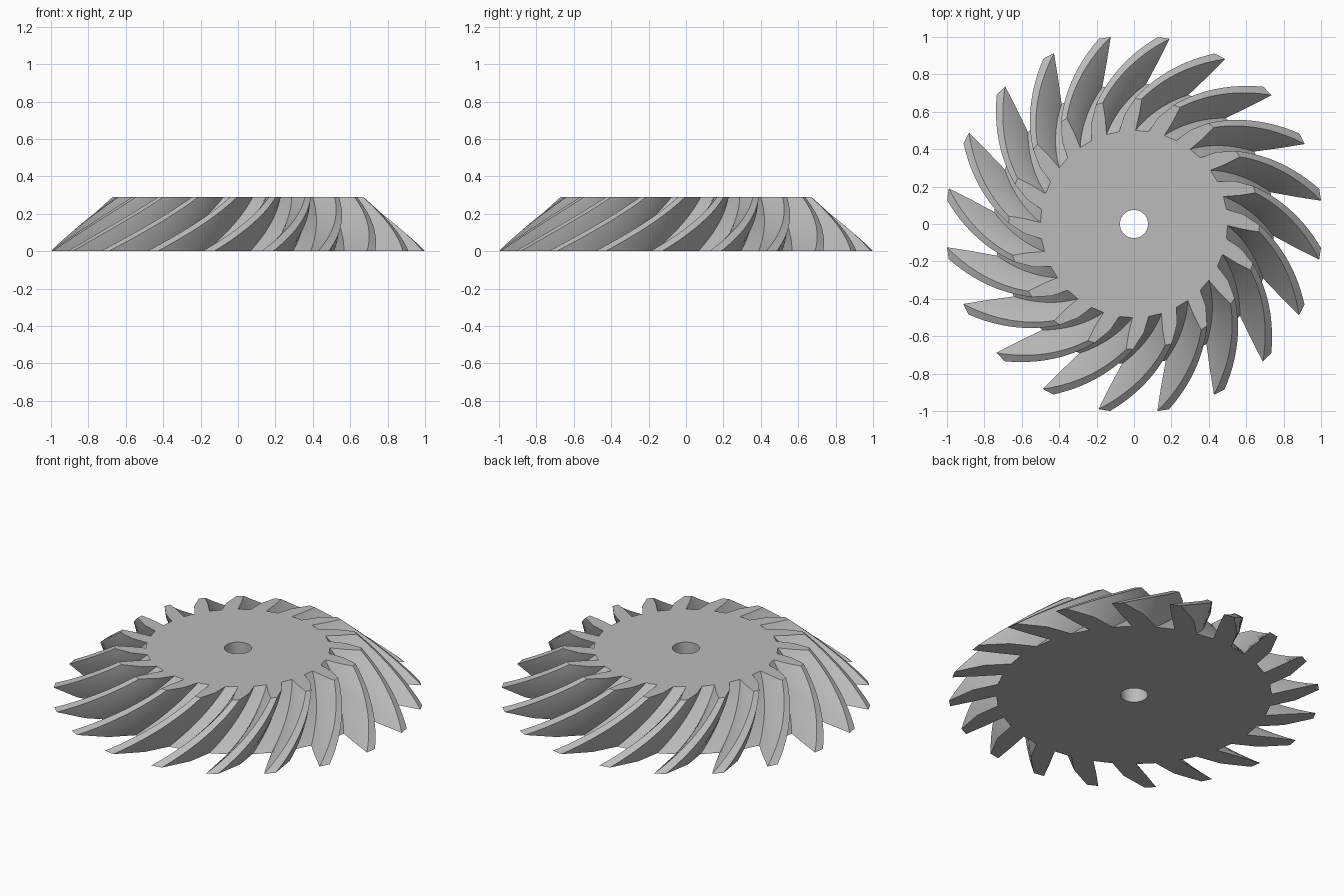
import bpy
import bmesh
from math import cos, sin, radians

cube = bpy.data.objects.get("Cube")
if cube:
    bpy.data.objects.remove(cube, do_unlink=True)

TEETH, LAYERS, HEIGHT = 20, 14, 0.29
PITCH = 360 / TEETH
HOLE = 0.075
ROOT = (0.75, 0.50)     # root radius, bottom and top
TIP = (1.008, 0.67)     # tip radius, bottom and top

# One tooth section: (height on the flank 0-1, angle at bottom, angle at top)
SECTION = [
    (0.0, 77.0, 99.1),
    (0.5, 71.7, 95.1),
    (1.0, 64.7, 89.6),
    (1.0, 61.1, 86.4),
    (0.5, 63.5, 87.2),
    (0.0, 67.1, 89.1),
]
N = len(SECTION)


def mix(a, b, t):
    return a + (b - a) * t


def point(r, deg, z):
    return (r * cos(radians(deg)), r * sin(radians(deg)), z)


bm = bmesh.new()

# Twisted, tapering tooth outline, stacked in layers
rings, bores = [], []
for layer in range(LAYERS + 1):
    t = layer / LAYERS
    z = HEIGHT * t
    root, tip = mix(*ROOT, t), mix(*TIP, t)
    ring = []
    for k in range(TEETH):
        for h, low, high in SECTION:
            ring.append(bm.verts.new(point(mix(root, tip, h), mix(low, high, t) - k * PITCH, z)))
    rings.append(ring)
for lower, upper in zip(rings, rings[1:]):
    for i in range(len(lower)):
        j = (i + 1) % len(lower)
        bm.faces.new((lower[i], lower[j], upper[j], upper[i]))

# Flat ends: a face for each tooth, and a disc around the bore
for ring, z, start in ((rings[0], 0, 77.0), (rings[-1], HEIGHT, 99.1)):
    bore = [bm.verts.new(point(HOLE, start - i * PITCH / 2, z)) for i in range(2 * TEETH)]
    bores.append(bore)
    roots = [v for i, v in enumerate(ring) if i % N in (0, N - 1)]
    for k in range(TEETH):
        bm.faces.new(ring[k * N:(k + 1) * N])
    for i in range(2 * TEETH):
        j = (i + 1) % (2 * TEETH)
        bm.faces.new((roots[i], roots[j], bore[j], bore[i]))

# Bore wall, turned so that its edges line up
shift = round((99.1 - 77.0) / (PITCH / 2))
count = 2 * TEETH
for i in range(count):
    a, b = bores[0][i], bores[0][(i + 1) % count]
    c, d = bores[1][(i + 1 + shift) % count], bores[1][(i + shift) % count]
    bm.faces.new((a, b, c, d))

bmesh.ops.recalc_face_normals(bm, faces=bm.faces)
mesh = bpy.data.meshes.new("spiral_bevel_gear")
bm.to_mesh(mesh)
bm.free()

gear = bpy.data.objects.new("spiral_bevel_gear", mesh)
bpy.context.collection.objects.link(gear)

# Plain grey
grey = bpy.data.materials.new("light_grey")
grey.use_nodes = True
colour = (0.5, 0.5, 0.5, 1)
grey.diffuse_color = colour
grey.node_tree.nodes["Principled BSDF"].inputs["Base Color"].default_value = colour
mesh.materials.append(grey)

bpy.ops.object.select_all(action='DESELECT')
gear.select_set(True)
bpy.context.view_layer.objects.active = gear
bpy.ops.object.shade_smooth_by_angle(angle=radians(25))
